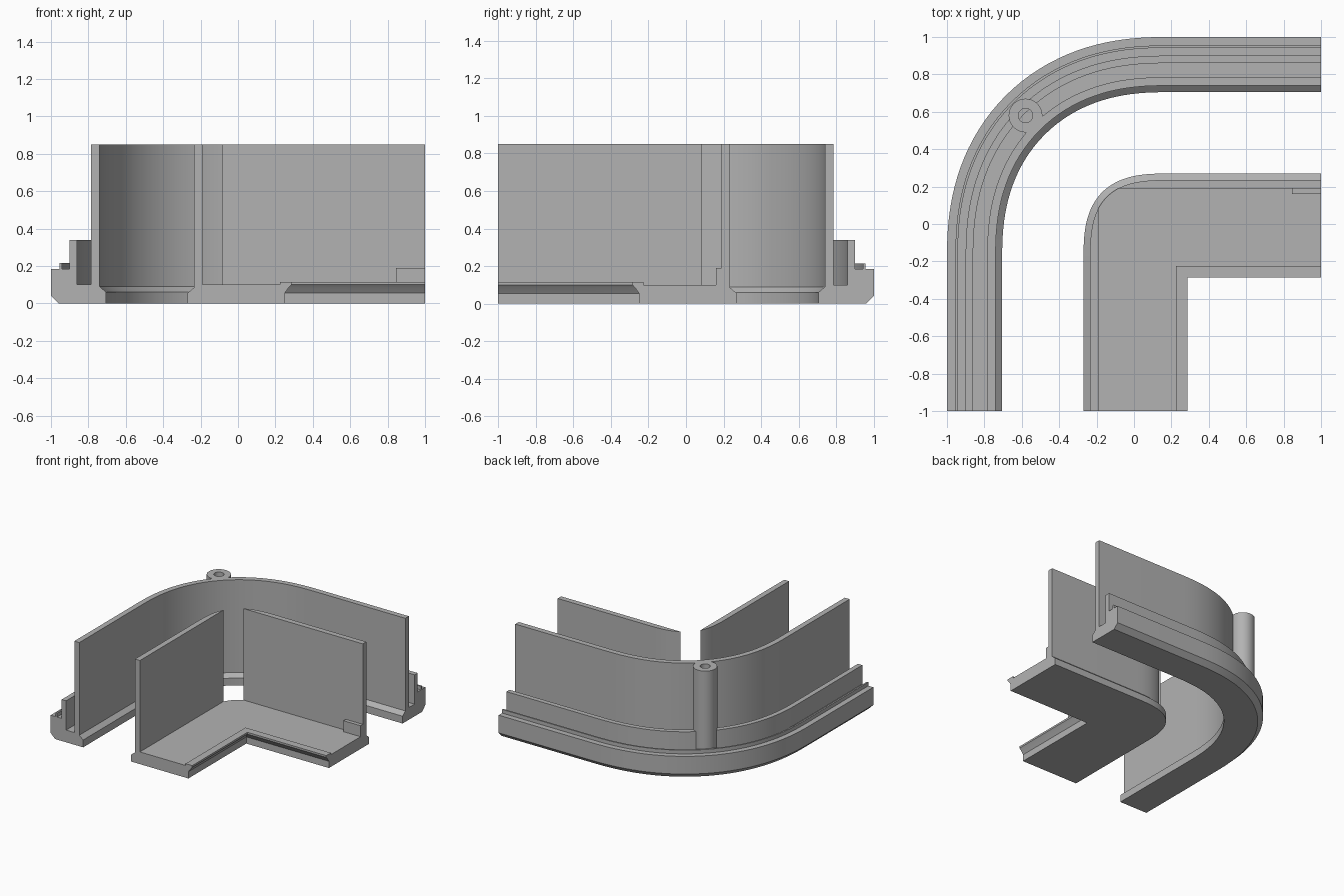
import bpy
import bmesh
from math import cos, sin, pi, hypot

cube = bpy.data.objects.get("Cube")
if cube:
    bpy.data.objects.remove(cube, do_unlink=True)

grey = bpy.data.materials.new("plain grey")
grey.use_nodes = True
colour = (0.45, 0.45, 0.45, 1)
grey.diffuse_color = colour
grey.node_tree.nodes["Principled BSDF"].inputs["Base Color"].default_value = colour

STEPS = 36
CENTRE, RADIUS, POWER = 0.2, 0.435, 3   # soft corner of the guide path
GUIDE = RADIUS - CENTRE


def path(offset):
    """Bend from the front end to the right end, at a distance from the origin axes."""
    grow = offset - GUIDE
    points = [(-offset, -1)]
    for i in range(STEPS + 1):
        t = i / STEPS * pi / 2
        u = max(cos(t), 0) ** (2 / POWER)
        v = sin(t) ** (2 / POWER)
        nx, ny = u ** (POWER - 1), v ** (POWER - 1)
        length = hypot(nx, ny)
        points.append((CENTRE - RADIUS * u - grow * nx / length,
                       -CENTRE + RADIUS * v + grow * ny / length))
    return points + [(1, offset)]


def loft(name, rings, loop=False):
    """Skin closed rings of points; cap the ends, or join them when loop is set."""
    bm = bmesh.new()
    rows = [[bm.verts.new(p) for p in ring] for ring in rings]
    n = len(rows[0])
    pairs = list(zip(rows, rows[1:]))
    if loop:
        pairs.append((rows[-1], rows[0]))
    else:
        bm.faces.new(rows[0])
        bm.faces.new(rows[-1])
    for a, b in pairs:
        for i in range(n):
            j = (i + 1) % n
            bm.faces.new((a[i], a[j], b[j], b[i]))
    bmesh.ops.recalc_face_normals(bm, faces=bm.faces)
    mesh = bpy.data.meshes.new(name)
    bm.to_mesh(mesh)
    bm.free()
    mesh.materials.append(grey)
    obj = bpy.data.objects.new(name, mesh)
    bpy.context.collection.objects.link(obj)
    bpy.ops.object.select_all(action="DESELECT")
    obj.select_set(True)
    bpy.context.view_layer.objects.active = obj
    bpy.ops.object.shade_smooth_by_angle()
    return obj


def prism(name, outline, low, high):
    return loft(name, [[(x, y, z) for x, y in outline] for z in (low, high)])


# Outer channel: foot, lip, low rim, groove and tall wall in one swept section
section = [(0.705, 0), (0.96, 0), (1, 0.04), (1, 0.185), (0.955, 0.185),
           (0.955, 0.215), (0.942, 0.215), (0.942, 0.185), (0.9, 0.185),
           (0.9, 0.34), (0.86, 0.34), (0.86, 0.1), (0.785, 0.1),
           (0.785, 0.85), (0.74, 0.85), (0.74, 0.09), (0.705, 0.06)]
columns = [[(x, y, z) for x, y in path(d)] for d, z in section]
loft("outer_channel", list(zip(*columns)))

# Screw post with a blind hole, turned around its axis
post = [(0.001, 0.1), (0.09, 0.1), (0.09, 0.85), (0.038, 0.85),
        (0.038, 0.3), (0.001, 0.3)]
turns = [2 * pi * i / 40 for i in range(40)]
loft("screw_post", [[(-0.58 + r * cos(a), 0.58 + r * sin(a), z) for r, z in post]
                    for a in turns], loop=True)

# Inner floor: rounded outer corner, square inner corner with undercut
floor = []
for z, outer, inner in [(0, 0.27, 0.25), (0.055, 0.27, 0.25),
                        (0.085, 0.235, 0.271), (0.1, 0.235, 0.285)]:
    outline = path(outer) + [(1, -inner), (inner, -inner), (inner, -1)]
    floor.append([(x, y, z) for x, y in outline])
loft("inner_floor", floor)

# Raised strip along the square inner corner
a, b = 0.225, 0.285
prism("floor_edge_strip", [(a, -1), (a, -a), (1, -a), (1, -b), (b, -b), (b, -1)],
      0.1, 0.115)

# Two inner walls, tapering out at the corner
face = -0.19
wall = [p for p in path(GUIDE) if p[0] < face and p[1] < 0.083]
wall += [(face, 0.085), (face, -1)]
prism("left_inner_wall", wall, 0.1, 0.85)
prism("back_inner_wall", [(-y, -x) for x, y in wall], 0.1, 0.85)

# Small block at the end of the back inner wall
prism("wall_end_block", [(0.845, 0.16), (1, 0.16), (1, 0.19), (0.845, 0.19)],
      0.1, 0.19)
